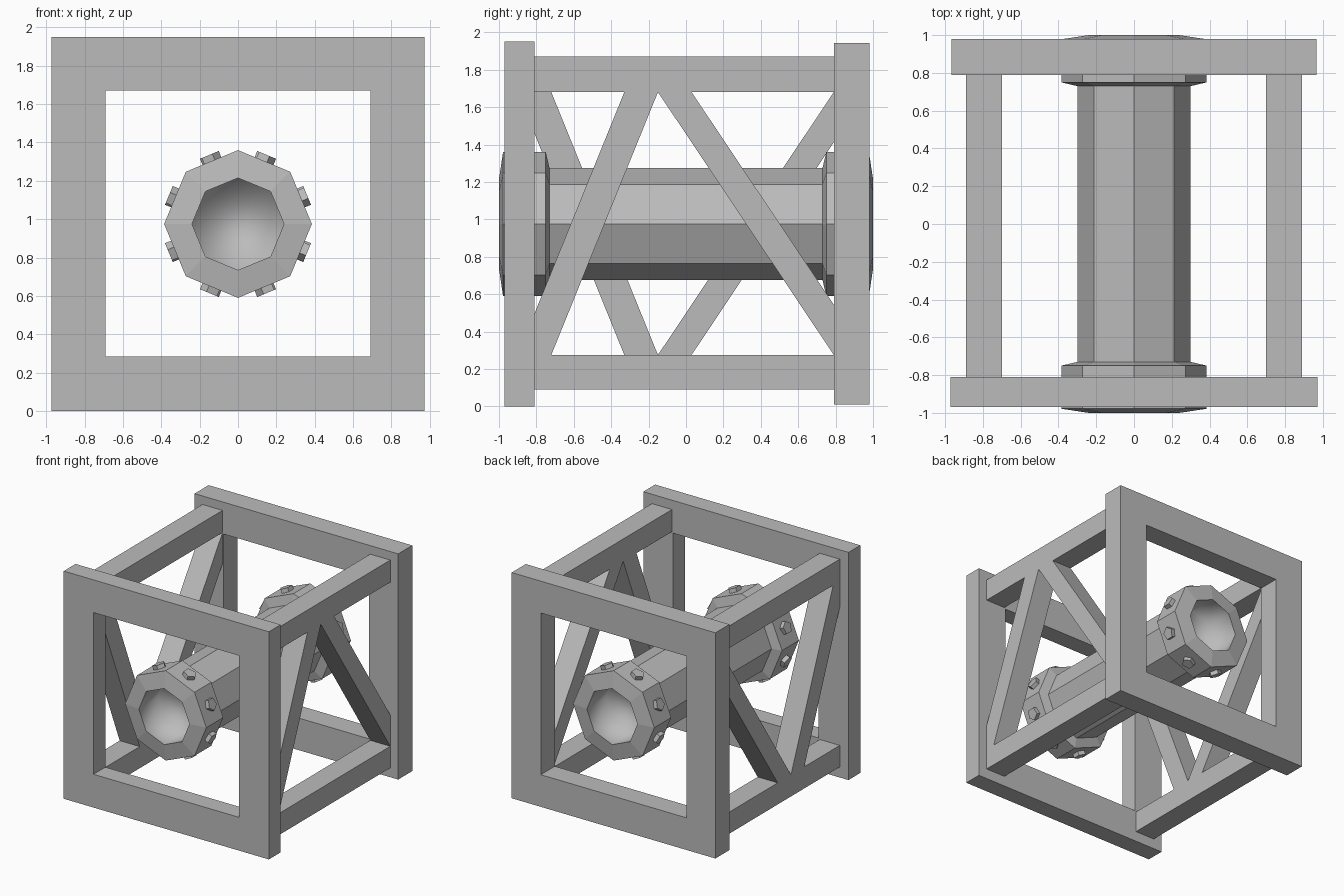
import bpy, bmesh, math
from mathutils import Matrix, Vector

cube = bpy.data.objects.get("Cube")
if cube:
    bpy.data.objects.remove(cube, do_unlink=True)

grey = bpy.data.materials.new("plain grey")
grey.use_nodes = True
GREY = (0.5, 0.5, 0.5, 1)
grey.diffuse_color = GREY
grey.node_tree.nodes["Principled BSDF"].inputs["Base Color"].default_value = GREY

MID = 0.975            # height of the pipe axis
RAIL_IN, RAIL_OUT = 0.70, 0.89
LOW, HIGH = 0.275, 1.68   # inner faces of the rails
FRONT, BACK = -0.81, 0.79  # inner faces of the end frames


def finish(name, bm):
    bmesh.ops.recalc_face_normals(bm, faces=bm.faces)
    mesh = bpy.data.meshes.new(name)
    bm.to_mesh(mesh)
    bm.free()
    mesh.materials.append(grey)
    obj = bpy.data.objects.new(name, mesh)
    bpy.context.collection.objects.link(obj)
    return obj


def box(name, lo, hi):
    bm = bmesh.new()
    lo, hi = Vector(lo), Vector(hi)
    bmesh.ops.create_cube(bm, size=1, matrix=Matrix.Translation((lo + hi) / 2)
                          @ Matrix.Diagonal((*(hi - lo), 1)))
    return finish(name, bm)


def end_frame(name, y0, y1, half, z0, z1):
    """Square frame: outer and inner loops bridged on both sides."""
    bm = bmesh.new()

    def loop(w, a, b, y):
        return [bm.verts.new(p) for p in ((-w, y, a), (w, y, a), (w, y, b), (-w, y, b))]

    loops = [loop(half, z0, z1, y0), loop(half, z0, z1, y1),
             loop(0.69, 0.285, 1.67, y1), loop(0.69, 0.285, 1.67, y0)]
    for a, b in zip(loops, loops[1:] + loops[:1]):
        for i in range(4):
            j = (i + 1) % 4
            bm.faces.new((a[i], a[j], b[j], b[i]))
    return finish(name, bm)


def brace(name, side, y_a, z_a, y_b, z_b):
    """Slanted bar between the rails, cut off where it meets an end frame."""
    bm = bmesh.new()
    w = 0.18
    face = bm.faces.new([bm.verts.new((side * RAIL_IN, y, z)) for y, z in
                         ((y_a, z_a), (y_a + w, z_a), (y_b + w, z_b), (y_b, z_b))])
    for y, direction in ((FRONT, -1), (BACK, 1)):
        bmesh.ops.bisect_plane(bm, geom=bm.verts[:] + bm.edges[:] + bm.faces[:],
                               plane_co=(0, y, 0), plane_no=(0, direction, 0),
                               clear_outer=True)
    new = bmesh.ops.extrude_face_region(bm, geom=bm.faces[:])["geom"]
    bmesh.ops.translate(bm, verts=[v for v in new if isinstance(v, bmesh.types.BMVert)],
                        vec=(side * (RAIL_OUT - RAIL_IN), 0, 0))
    return finish(name, bm)


def lathe(name, profile, sides=8):
    """Turn (radius, y) points about the pipe axis and cap both ends."""
    bm = bmesh.new()
    rings = []
    for r, y in profile:
        rings.append([bm.verts.new((r * math.cos(a), y, MID + r * math.sin(a)))
                      for a in (math.tau * k / sides for k in range(sides))])
    for a, b in zip(rings, rings[1:]):
        for i in range(sides):
            j = (i + 1) % sides
            bm.faces.new((a[i], a[j], b[j], b[i]))
    caps = [bm.faces.new(rings[0]), bm.faces.new(rings[-1])]
    # rounded shading inside the bores
    for cap in caps:
        for v in cap.verts:
            for f in v.link_faces:
                f.smooth = True
    obj = finish(name, bm)
    return obj


# End frames
end_frame("front_frame", -0.97, FRONT, 0.972, 0.0, 1.95)
end_frame("back_frame", BACK, 0.98, 0.965, 0.01, 1.943)

# Rails and braces: peak on the left side, valley on the right side
for side, label in ((1, "left"), (-1, "right")):
    x0, x1 = sorted((side * RAIL_IN, side * RAIL_OUT))
    box(label + "_top_rail", (x0, FRONT, HIGH), (x1, BACK, 1.87))
    box(label + "_bottom_rail", (x0, FRONT, 0.09), (x1, BACK, LOW))
    tip, foot = (HIGH, LOW) if side > 0 else (LOW, HIGH)
    brace(label + "_front_brace", side, -0.33, tip, -0.90, foot)
    brace(label + "_back_brace", side, -0.15, tip, 0.79, foot)

# Pipe with a collar and a blind bore at each end
half = [(0.24, -0.75), (0.24, -1.0), (0.385, -0.978), (0.385, -0.75), (0.30, -0.73)]
lathe("pipe", half + [(r, -y) for r, y in reversed(half)])

# Five-sided bolts on every collar face
for end, label in ((-1, "front"), (1, "back")):
    bm = bmesh.new()
    for k in range(8):
        a = math.tau * (k + 0.5) / 8
        out = Vector((math.cos(a), 0, math.sin(a)))
        along = Vector((0, 1, 0))
        tangent = along.cross(out)
        place = Matrix((tangent, along, -out)).transposed().to_4x4()
        place.translation = out * 0.365 + Vector((0, end * 0.86, MID))
        spin = Matrix.Rotation(0 if end < 0 else math.pi, 4, "Z")
        verts = bmesh.ops.create_cone(bm, cap_ends=True, segments=5, radius1=0.053,
                                      radius2=0.053, depth=0.05)["verts"]
        turn = Matrix.Rotation(math.radians(0), 4, "Z")
        # first corner lies along the tangent
        first = verts[0].co.to_2d()
        turn = Matrix.Rotation(-math.atan2(first.y, first.x), 4, "Z")
        bmesh.ops.transform(bm, matrix=place @ spin @ turn, verts=verts)
    finish(label + "_bolts", bm)
